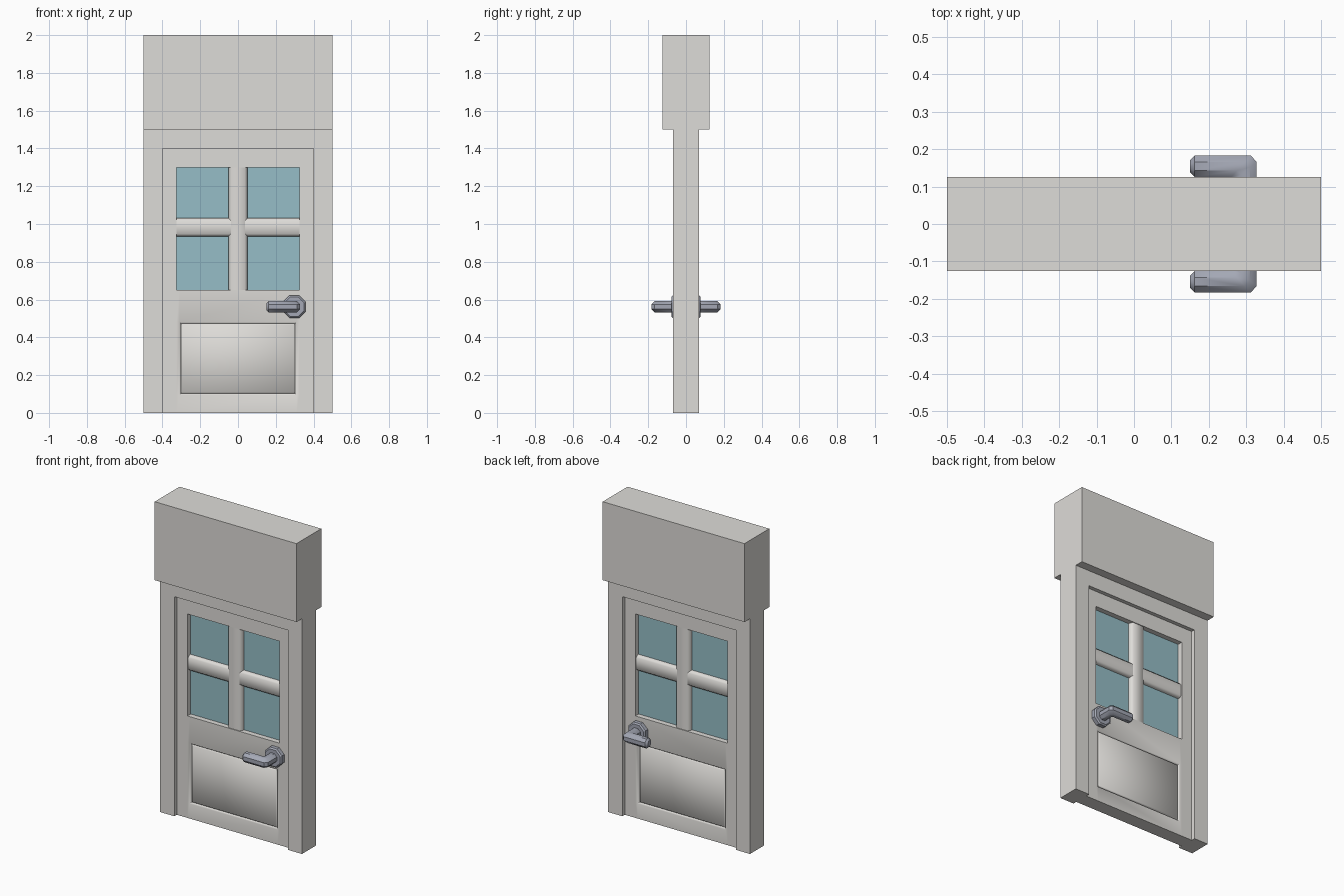
import bpy, bmesh, math
from mathutils import Vector

if "Cube" in bpy.data.objects:
    bpy.data.objects.remove(bpy.data.objects["Cube"])


def material(name, rgb):
    m = bpy.data.materials.new(name)
    m.diffuse_color = (*rgb, 1)
    m.use_nodes = True
    m.node_tree.nodes["Principled BSDF"].inputs["Base Color"].default_value = m.diffuse_color
    return m


PAINT = material("warm_grey_paint", (0.73, 0.715, 0.687))
GLASS = material("blue_glass", (0.305, 0.515, 0.571))
METAL = material("blue_grey_metal", (0.37, 0.39, 0.46))


def finish(bm, name, mat, smooth=None):
    bmesh.ops.recalc_face_normals(bm, faces=bm.faces[:])
    mesh = bpy.data.meshes.new(name)
    bm.to_mesh(mesh)
    bm.free()
    mesh.materials.append(mat)
    ob = bpy.data.objects.new(name, mesh)
    bpy.context.collection.objects.link(ob)
    if smooth:
        bpy.ops.object.select_all(action='DESELECT')
        ob.select_set(True)
        bpy.context.view_layer.objects.active = ob
        bpy.ops.object.shade_smooth_by_angle(angle=math.radians(smooth))
    return ob


def loft(name, rings, mat, smooth=None):
    """Skin closed rings of 3D points and cap both ends."""
    bm = bmesh.new()
    loops = [[bm.verts.new(p) for p in ring] for ring in rings]
    for a, b in zip(loops, loops[1:]):
        for i in range(len(a)):
            j = (i + 1) % len(a)
            bm.faces.new((a[i], a[j], b[j], b[i]))
    bm.faces.new(loops[0])
    bm.faces.new(loops[-1])
    return finish(bm, name, mat, smooth)


def slab(name, outline, depth, mat):
    """Extrude an xz outline through y from -depth to depth."""
    return loft(name, [[(x, y, z) for x, z in outline] for y in (-depth, depth)], mat)


def rect(x, z0, z1):
    return [(-x, z0), (x, z0), (x, z1), (-x, z1)]


# Wall block above and the surrounding door frame
slab("wall_header", rect(0.5, 1.5, 2.0), 0.125, PAINT)
slab("door_frame", [(-0.5, 0), (-0.4, 0), (-0.4, 1.4), (0.4, 1.4),
                    (0.4, 0), (0.5, 0), (0.5, 1.5), (-0.5, 1.5)], 0.07, PAINT)

# Door leaf: grid of cells with the window left open, thickened
T = 0.045
xs = [-0.4, -0.325, -0.31, 0.31, 0.325, 0.4]
zs = [0, 0.095, 0.48, 0.65, 1.3, 1.4]
bm = bmesh.new()
grid = [[bm.verts.new((x, -T, z)) for z in zs] for x in xs]
for i in range(5):
    for j in range(5):
        if not (j == 3 and 1 <= i <= 3):
            bm.faces.new((grid[i][j], grid[i + 1][j], grid[i + 1][j + 1], grid[i][j + 1]))
loose = [v for v in bm.verts if not v.link_faces]
bmesh.ops.delete(bm, geom=loose, context='VERTS')
ext = bmesh.ops.extrude_face_region(bm, geom=bm.faces[:], use_keep_orig=True)
bmesh.ops.translate(bm, vec=(0, 2 * T, 0),
                    verts=[g for g in ext["geom"] if isinstance(g, bmesh.types.BMVert)])
bmesh.ops.recalc_face_normals(bm, faces=bm.faces[:])
# Grooved lower panel on both sides
panels = [f for f in bm.faces if abs(f.normal.y) > 0.9
          and abs(f.calc_center_median().x) < 0.01
          and 0.095 < f.calc_center_median().z < 0.48]
bmesh.ops.inset_individual(bm, faces=panels, thickness=0.011, depth=-0.012)
bmesh.ops.inset_individual(bm, faces=panels, thickness=0.009, depth=0.009)
finish(bm, "door_leaf", PAINT, 60)

# Window glass and the two chamfered glazing bars
slab("window_glass", rect(0.33, 0.645, 1.305), 0.012, GLASS)


def bar_section(half, d, c):
    return [(sx * a, sy * b) for sx, sy, a, b in (
        (-1, -1, half, d - c), (-1, -1, half - c, d), (1, -1, half - c, d), (1, -1, half, d - c),
        (1, 1, half, d - c), (1, 1, half - c, d), (-1, 1, half - c, d), (-1, 1, half, d - c))]


loft("upright_bar", [[(x, y, z) for x, y in bar_section(0.05, 0.04, 0.014)]
                     for z in (0.65, 1.3)], PAINT, 60)
loft("cross_bar", [[(x, y, 0.983 + z) for z, y in bar_section(0.048, 0.038, 0.012)]
                   for x in (-0.325, 0.325)], PAINT, 60)

# Lever handles with octagonal roses, mirrored front and back
HZ = 0.562
ANG = [math.pi / 8 + k * math.pi / 4 for k in range(8)]
K = 1 / math.cos(math.pi / 8)


def octagon(inner, outer, half_z, side):
    p, q = Vector(inner), Vector(outer)
    c, h = (p + q) / 2, (q - p) / 2
    pts = []
    for a in ANG:
        v = c + h * math.cos(a) * K
        pts.append((v.x, side * v.y, HZ + half_z * math.sin(a) * K))
    return pts


ROSE = [(0.04, 0.06), (0.069, 0.06), (0.077, 0.052)]
LEVER = [((0.268, -0.07), (0.328, -0.07), 0.03),
         ((0.268, -0.118), (0.328, -0.166), 0.03),
         ((0.26, -0.126), (0.312, -0.183), 0.03),
         ((0.162, -0.126), (0.162, -0.183), 0.03),
         ((0.15, -0.138), (0.15, -0.171), 0.018)]
for side, tag in ((1, "front"), (-1, "back")):
    loft(tag + "_handle_rose", [octagon((0.298 - r, -y), (0.298 + r, -y), r, side)
                                for y, r in ROSE], METAL)
    loft(tag + "_handle_lever", [octagon(p, q, h, side) for p, q, h in LEVER], METAL, 40)
